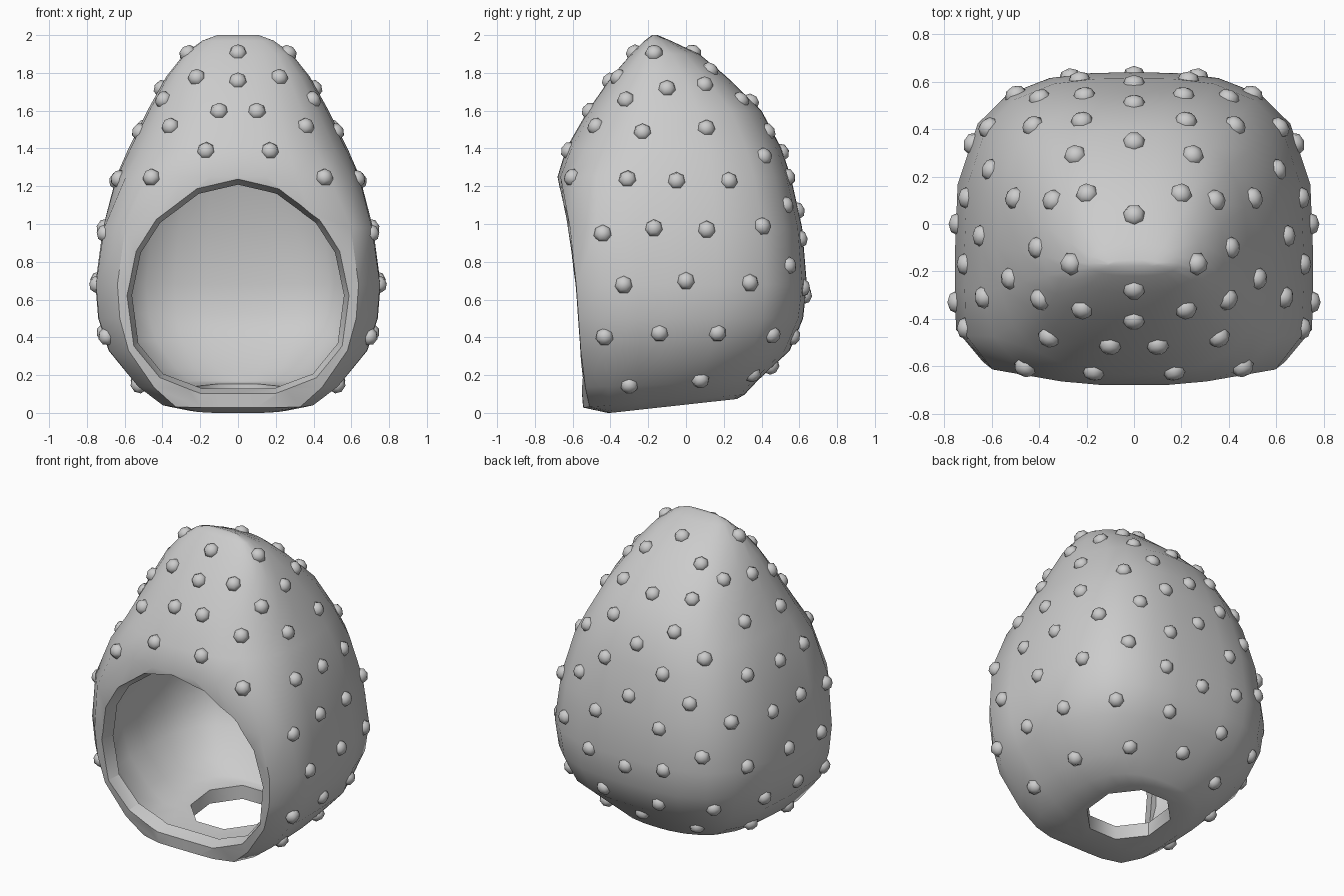
import bpy, bmesh, math
from mathutils import Vector
from mathutils.bvhtree import BVHTree

if "Cube" in bpy.data.objects:
    bpy.data.objects.remove(bpy.data.objects["Cube"])

grey = bpy.data.materials.new("plain grey")
grey.diffuse_color = (0.6, 0.6, 0.6, 1)
grey.use_nodes = True
grey.node_tree.nodes["Principled BSDF"].inputs["Base Color"].default_value = grey.diffuse_color


def new_object(name, bm):
    mesh = bpy.data.meshes.new(name)
    bmesh.ops.recalc_face_normals(bm, faces=bm.faces)
    bm.to_mesh(mesh)
    obj = bpy.data.objects.new(name, mesh)
    bpy.context.collection.objects.link(obj)
    mesh.materials.append(grey)
    return obj


def loft(loops):
    """Closed skin through loops of equal length, with end caps."""
    bm = bmesh.new()
    rows = [[bm.verts.new(p) for p in loop] for loop in loops]
    n = len(rows[0])
    for a, b in zip(rows, rows[1:]):
        for i in range(n):
            j = (i + 1) % n
            bm.faces.new((a[i], a[j], b[j], b[i]))
    bm.faces.new(rows[0])
    bm.faces.new(rows[-1])
    return bm


def select_only(obj):
    bpy.ops.object.select_all(action='DESELECT')
    obj.select_set(True)
    bpy.context.view_layer.objects.active = obj


# Hood shell: height, half width, front y, back y, squareness front / back, tilt
RINGS = [
    (0.00, 0.29, -0.41, 0.27, 2.8, 2.4, 0.11),
    (0.04, 0.41, -0.545, 0.31, 5.0, 2.5, 0.08),
    (0.14, 0.535, -0.553, 0.38, 7.0, 2.6, 0.04),
    (0.33, 0.685, -0.57, 0.55, 9.0, 2.8, 0),
    (0.50, 0.74, -0.582, 0.62, 9.0, 3.0, 0),
    (0.68, 0.755, -0.595, 0.64, 9.0, 3.1, 0),
    (0.98, 0.715, -0.635, 0.615, 7.5, 3.1, 0),
    (1.25, 0.645, -0.68, 0.555, 3.3, 3.0, 0),
    (1.40, 0.58, -0.635, 0.505, 2.6, 2.8, 0),
    (1.60, 0.48, -0.52, 0.40, 2.5, 2.7, 0),
    (1.78, 0.38, -0.395, 0.215, 2.5, 2.5, 0),
    (1.90, 0.285, -0.29, 0.07, 2.5, 2.3, 0),
    (1.97, 0.19, -0.22, -0.08, 2.3, 2.2, 0),
    (2.00, 0.11, -0.18, -0.15, 2.0, 2.0, 0),
]
# Quarter-turn angles, with a chamfered corner at the front
BACK_ANGLES = [0, 20, 39, 51, 64, 77, 90]
FRONT_ANGLES = [0, 18, 35, 49, 64, 77, 90]
ANGLES = (BACK_ANGLES + [180 - a for a in BACK_ANGLES[-2::-1]]
          + [180 + a for a in FRONT_ANGLES[1:]]
          + [360 - a for a in FRONT_ANGLES[-2:0:-1]])


def ring(z, hx, front, back, nf, nb, tilt):
    yc = -0.1 if z < 1.5 else -0.1 - 0.07 * (z - 1.5) / 0.5
    pts = []
    for deg in ANGLES:
        a = math.radians(deg)
        c, s = math.cos(a), math.sin(a)
        n = nb if s > 0 else nf
        depth = back - yc if s > 0 else yc - front
        r = (abs(c) ** n + abs(s) ** n) ** (-1 / n)
        y = yc + depth * r * s
        pts.append((hx * r * c, y, z + tilt * (y + 0.4)))
    return pts


bm = loft([ring(*r) for r in RINGS])
hood = new_object("hood_shell", bm)
surface = BVHTree.FromBMesh(bm)
bm.free()

# Face opening cutter: tapered, egg-shaped, leaning with the front of the hood
HALF = [(0.22, 1.19), (0.44, 1.03), (0.55, 0.86), (0.60, 0.62),
        (0.56, 0.35), (0.42, 0.18), (0.20, 0.10)]
outline = [(0, 1.24)] + HALF + [(-x, z) for x, z in reversed(HALF)]


def opening_loop(depth, k):
    return [(x * k, -0.54 - 0.11 * z + depth, 0.67 + (z - 0.67) * k)
            for x, z in outline]


bm = loft([opening_loop(-0.3, 1.0), opening_loop(0.0, 0.995),
           opening_loop(0.11, 0.935), opening_loop(0.26, 0.93)])
face_cutter = new_object("face_opening_cutter", bm)
bm.free()

# Neck hole cutter: octagonal prism
bm = loft([[(0.26 * math.cos(math.pi * (i + .5) / 4),
             0.26 * math.sin(math.pi * (i + .5) / 4) - 0.05, z)
            for i in range(8)] for z in (-0.3, 0.35)])
neck_cutter = new_object("neck_hole_cutter", bm)
bm.free()

# Give the shell its thickness and cut both holes
solid = hood.modifiers.new("thickness", 'SOLIDIFY')
solid.thickness = 0.09
solid.offset = -1
for cutter in (face_cutter, neck_cutter):
    cutter.hide_render = True
    cut = hood.modifiers.new("cut", 'BOOLEAN')
    cut.operation = 'DIFFERENCE'
    cut.solver = 'EXACT'
    cut.object = cutter
select_only(hood)
for m in list(hood.modifiers):
    bpy.ops.object.modifier_apply(modifier=m.name)
for cutter in (face_cutter, neck_cutter):
    bpy.data.objects.remove(cutter)
bpy.ops.object.shade_smooth_by_angle(angle=math.radians(45))

# Studs: (x, z) on front and back, (y, z) on the sides, (x, y) on top
FRONT = [(0, 1.91), (0, 1.76), (0.22, 1.78), (0.40, 1.66), (0.10, 1.60),
         (0.36, 1.52), (0.17, 1.39), (0.46, 1.25)]
BACK = [(0, 1.65), (0.25, 1.66), (0.22, 1.49), (0, 1.38), (0.43, 1.36),
        (0.21, 1.25), (0.40, 1.10), (0, 1.07), (0.23, 0.92), (0.50, 0.78),
        (0, 0.62), (0.27, 0.66), (0.20, 0.40), (0, 0.24), (0.33, 0.20)]
SIDE = [(-0.10, 1.72), (0.10, 1.74), (-0.23, 1.49), (0.11, 1.51),
        (-0.31, 1.24), (-0.05, 1.23), (0.23, 1.23), (-0.44, 0.95),
        (-0.17, 0.98), (0.11, 0.97), (0.41, 0.99), (-0.33, 0.68),
        (0, 0.70), (0.34, 0.69), (-0.43, 0.40), (-0.14, 0.42),
        (0.17, 0.42), (0.46, 0.41), (-0.30, 0.14), (0.08, 0.17)]
TOP = [(0, 0.04), (0.20, 0.13), (0.27, -0.17)]

rays = [((x, -3, z), (0, 1, 0)) for x, z in FRONT]
rays += [((x, 3, z), (0, -1, 0)) for x, z in BACK]
rays += [((3, y, z), (-1, 0, 0)) for y, z in SIDE]
rays += [((x, y, 4), (0, 0, -1)) for x, y in TOP]

bm = bmesh.new()
for origin, direction in rays:
    spot, normal, _, _ = surface.ray_cast(Vector(origin), Vector(direction))
    if spot is None:
        continue
    if normal.dot(Vector(direction)) > 0:
        normal = -normal
    for side in ((1, -1) if spot.x > 0.01 else (1,)):
        d = Vector((normal.x * side, normal.y, normal.z))
        p = Vector((spot.x * side, spot.y, spot.z)) - d * 0.008
        turn = d.to_track_quat('Z', 'Y').to_matrix().to_4x4()
        made = bmesh.ops.create_uvsphere(bm, u_segments=7, v_segments=4,
                                         radius=0.05)
        bmesh.ops.scale(bm, vec=(1, 1, 0.85), verts=made['verts'])
        bmesh.ops.transform(bm, matrix=turn, verts=made['verts'])
        bmesh.ops.translate(bm, vec=p, verts=made['verts'])
studs = new_object("studs", bm)
bm.free()
select_only(studs)
bpy.ops.object.shade_smooth_by_angle(angle=math.radians(60))
